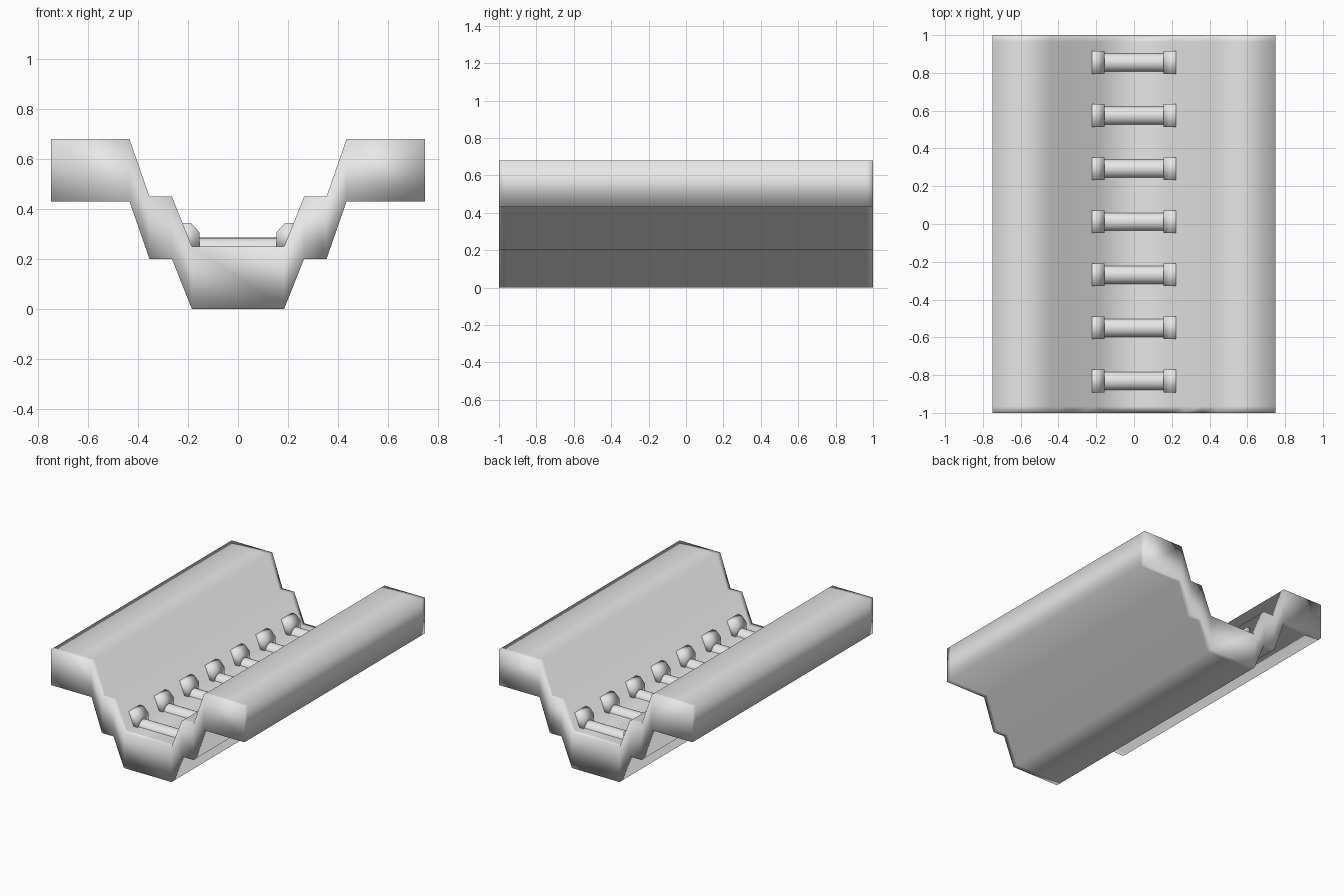
import bpy, bmesh, math

if "Cube" in bpy.data.objects:
    bpy.data.objects.remove(bpy.data.objects["Cube"])

grey = bpy.data.materials.new("light_grey")
grey.use_nodes = True
colour = (0.8, 0.8, 0.8, 1)
grey.diffuse_color = colour
grey.node_tree.nodes["Principled BSDF"].inputs["Base Color"].default_value = colour


def finish(name, bm):
    bmesh.ops.recalc_face_normals(bm, faces=bm.faces)
    for f in bm.faces:
        f.smooth = True
    mesh = bpy.data.meshes.new(name)
    bm.to_mesh(mesh)
    bm.free()
    mesh.materials.append(grey)
    obj = bpy.data.objects.new(name, mesh)
    bpy.context.collection.objects.link(obj)
    return obj


# Stepped trough: top line lofted to a parallel underside, with loops near the ends
half = [(0.75, 0.68), (0.435, 0.68), (0.355, 0.45), (0.265, 0.45), (0.185, 0.25)]
top = [(-x, z) for x, z in half] + half[::-1]
thickness = 0.25
outline = top + [(x, z - thickness) for x, z in reversed(top)]
bm = bmesh.new()
rings = [[bm.verts.new((x, y, z)) for x, z in outline] for y in (-1, -0.965, 0.965, 1)]
n = len(outline)
for a, b in zip(rings, rings[1:]):
    for i in range(n):
        j = (i + 1) % n
        bm.faces.new((a[i], a[j], b[j], b[i]))
for ring in (rings[0], rings[-1]):
    for i in range(len(top) - 1):
        bm.faces.new((ring[i], ring[i + 1], ring[n - 2 - i], ring[n - 1 - i]))
finish("trough", bm)

# Bracket section: chamfered inner top edge, outer side sunk in the sloping wall
bracket = [(0.155, 0.24), (0.155, 0.308), (0.19, 0.345), (0.235, 0.345), (0.235, 0.24)]


def add_bracket(name, side, y):
    bm = bmesh.new()
    a, b = [[bm.verts.new((side * x, y + d, z)) for x, z in bracket] for d in (-0.06, 0.06)]
    bm.faces.new(a)
    bm.faces.new(b)
    for i in range(len(a)):
        bm.faces.new((a[i - 1], a[i], b[i], b[i - 1]))
    finish(name, bm)


# Row of rollers, each held by two brackets
for k in range(7):
    y = 0.855 - 0.281 * k
    bpy.ops.mesh.primitive_cylinder_add(vertices=24, radius=0.05, depth=0.33,
                                        location=(0, y, 0.235), rotation=(0, math.pi / 2, 0))
    roller = bpy.context.object
    roller.name = f"roller_{k + 1}"
    roller.data.materials.append(grey)
    bpy.ops.object.shade_smooth_by_angle(angle=math.radians(40))
    add_bracket(f"left_bracket_{k + 1}", 1, y)
    add_bracket(f"right_bracket_{k + 1}", -1, y)
